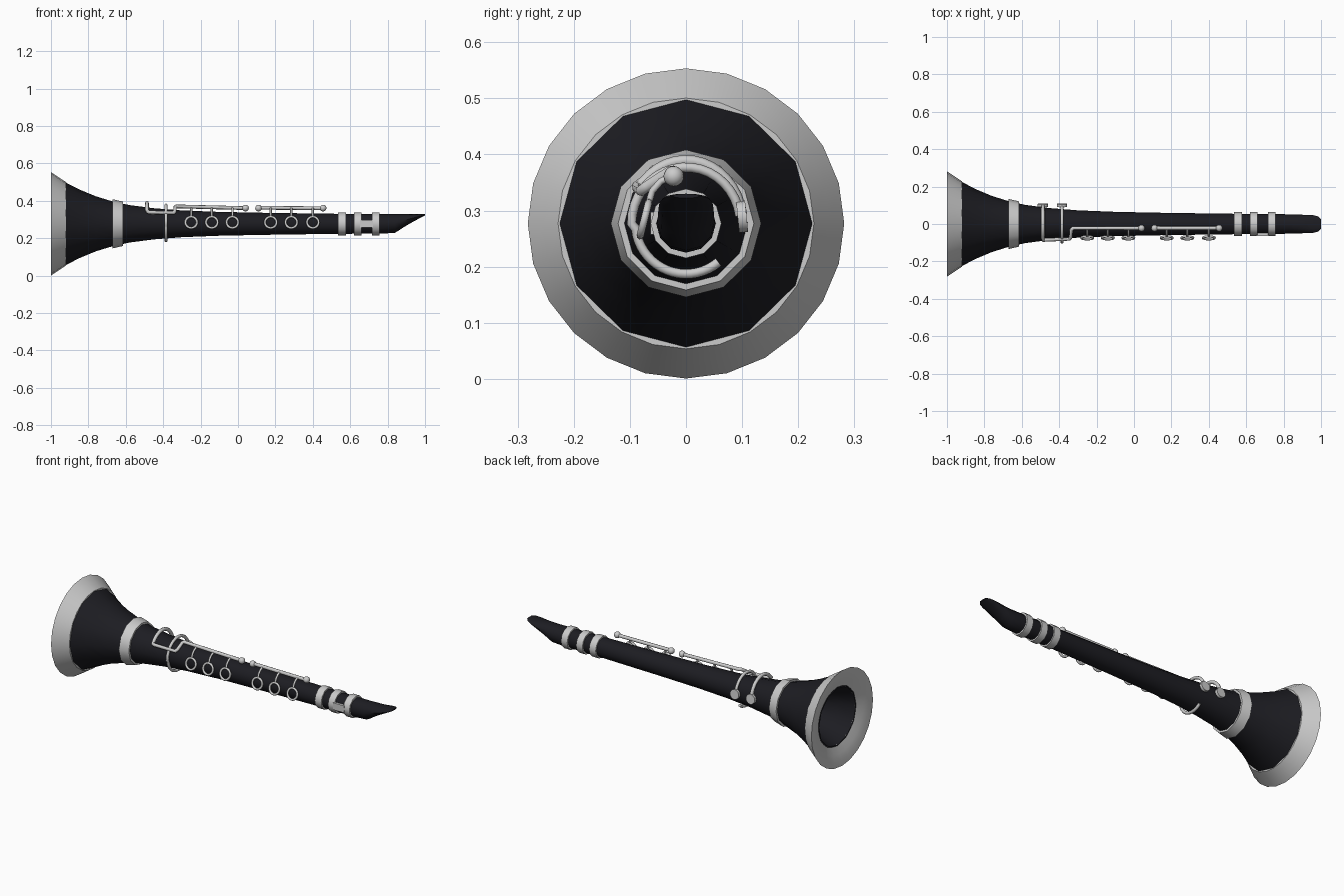
import bpy
from math import sin, cos, pi, radians

if "Cube" in bpy.data.objects:
    bpy.data.objects.remove(bpy.data.objects["Cube"])

CZ = 0.277  # height of the instrument's axis
black = bpy.data.materials.new("black_wood")
black.diffuse_color = (0.012, 0.012, 0.016, 1)
black.use_nodes = True
black.node_tree.nodes["Principled BSDF"].inputs["Base Color"].default_value = black.diffuse_color


def smooth(ob, angle=40):
    bpy.ops.object.select_all(action='DESELECT')
    ob.select_set(True)
    bpy.context.view_layer.objects.active = ob
    bpy.ops.object.shade_smooth_by_angle(angle=radians(angle))


def loft(name, sections, sides, mat=None, closed=False):
    """Skin elliptical sections (x, half width, centre z, half height) along x."""
    verts, faces = [], []
    for x, ry, zc, rz in sections:
        for i in range(sides):
            a = 2 * pi * i / sides
            verts.append((x, ry * cos(a), zc + rz * sin(a)))
    n = len(sections)
    for s in range(n if closed else n - 1):
        t = (s + 1) % n
        for i in range(sides):
            j = (i + 1) % sides
            faces.append((s * sides + i, s * sides + j, t * sides + j, t * sides + i))
    if not closed:
        faces.append(tuple(reversed(range(sides))))
        faces.append(tuple(range((n - 1) * sides, n * sides)))
    me = bpy.data.meshes.new(name)
    me.from_pydata(verts, [], faces)
    ob = bpy.data.objects.new(name, me)
    bpy.context.collection.objects.link(ob)
    if mat:
        me.materials.append(mat)
    smooth(ob)
    return ob


def ring_of(profile):
    return [(x, r, CZ, r * 0.98) for x, r in profile]


def tube(name, pts, r):
    cu = bpy.data.curves.new(name, 'CURVE')
    cu.dimensions = '3D'
    cu.bevel_depth = r
    cu.bevel_resolution = 2
    cu.use_fill_caps = True
    sp = cu.splines.new('POLY')
    sp.points.add(len(pts) - 1)
    for p, c in zip(sp.points, pts):
        p.co = (*c, 1)
    ob = bpy.data.objects.new(name, cu)
    bpy.context.collection.objects.link(ob)
    bpy.ops.object.select_all(action='DESELECT')
    ob.select_set(True)
    bpy.context.view_layer.objects.active = ob
    bpy.ops.object.convert(target='MESH')
    smooth(bpy.context.object, 50)


def ball(name, loc, r):
    bpy.ops.mesh.primitive_uv_sphere_add(segments=16, ring_count=10, radius=r, location=loc)
    bpy.context.object.name = name
    smooth(bpy.context.object)


def arc(x, ry, rz, a0, a1, n=18):
    """Points round the body at x; 0 degrees is the back, 90 the top."""
    angs = [radians(a0 + (a1 - a0) * i / n) for i in range(n + 1)]
    return [(x, ry * cos(a), CZ + rz * sin(a)) for a in angs]


# Body with open bore, flared bell and bevelled mouthpiece
bore = [(-0.6, 0.04), (-0.75, 0.09), (-0.88, 0.135), (-0.97, 0.168), (-0.96, 0.2)]
outside = [(-0.92, 0.225), (-0.85, 0.188), (-0.76, 0.15), (-0.67, 0.122), (-0.58, 0.102),
           (-0.45, 0.085), (-0.3, 0.073), (-0.1, 0.065), (0.15, 0.06), (0.5, 0.055), (0.78, 0.053)]
mouth = [(0.84, 0.051, 0.279, 0.05), (0.88, 0.05, 0.292, 0.037), (0.92, 0.049, 0.304, 0.025),
         (0.96, 0.047, 0.315, 0.014), (0.985, 0.04, 0.322, 0.008), (1.0, 0.024, 0.326, 0.004)]
loft("body", ring_of(bore + outside) + mouth, 12, black)

# Metal bell rim
loft("bell_rim", ring_of([(-0.92, 0.2), (-0.92, 0.228), (-0.96, 0.255), (-1.0, 0.282),
                          (-0.995, 0.25), (-0.985, 0.215), (-0.965, 0.165), (-0.95, 0.165)]),
     24, closed=True)


# Metal bands round the body
def band(name, x0, x1, r0, r1, inner):
    loft(name, ring_of([(x0, inner), (x0, r0), (x1, r1), (x1, inner)]), 12, closed=True)


band("bell_band", -0.67, -0.615, 0.134, 0.121, 0.095)
for i, (x0, x1) in enumerate([(0.535, 0.577), (0.62, 0.66), (0.717, 0.757)]):
    band(f"neck_band_{i}", x0, x1, 0.063, 0.063, 0.047)
bpy.ops.mesh.primitive_cube_add(size=1, location=(0.688, -0.056, CZ))
bpy.context.object.name = "ligature_bar"
bpy.context.object.scale = (0.07, 0.014, 0.04)

# Upper key rod
ROD_Y, ROD_Z = -0.022, 0.363
tube("upper_rod", [(0.11, ROD_Y, ROD_Z), (0.455, ROD_Y, 0.36)], 0.01)
for x in (0.11, 0.455, 0.04):
    ball("rod_knob", (x, ROD_Y, 0.361), 0.018)

# Lower key rod, stepping forward and then arching over the body
tube("lower_rod", [(0.04, ROD_Y, 0.361), (-0.325, ROD_Y, 0.37), (-0.335, -0.03, 0.369),
                   (-0.338, -0.07, 0.343), (-0.345, -0.08, 0.335), (-0.475, -0.085, 0.338),
                   (-0.485, -0.087, 0.343)] + arc(-0.487, 0.1, 0.112, 138, 8, 14), 0.01)

# Second arch wrapping round the front and underneath
tube("wrap_key", arc(-0.385, 0.097, 0.1, 8, 180) + arc(-0.385, 0.09, 0.09, 186, 310), 0.0085)

# Pads on the back
for x in (-0.487, -0.385):
    bpy.ops.mesh.primitive_cylinder_add(vertices=16, radius=0.028, depth=0.016,
                                        location=(x, 0.1, 0.289), rotation=(pi / 2 + 0.1, 0, 0))
    bpy.context.object.name = "back_pad"
    smooth(bpy.context.object)

# Finger rings hanging from the rods
for x in (-0.25, -0.14, -0.03, 0.175, 0.285, 0.4):
    bpy.ops.mesh.primitive_torus_add(major_radius=0.031, minor_radius=0.0065, major_segments=20,
                                     minor_segments=8, location=(x, -0.074, 0.285),
                                     rotation=(pi / 2 - 0.25, 0, 0))
    bpy.context.object.name = "finger_ring"
    smooth(bpy.context.object, 60)
    tube("ring_stem", [(x, ROD_Y, ROD_Z), (x, -0.045, 0.352), (x, -0.06, 0.335),
                       (x, -0.066, 0.315)], 0.006)
